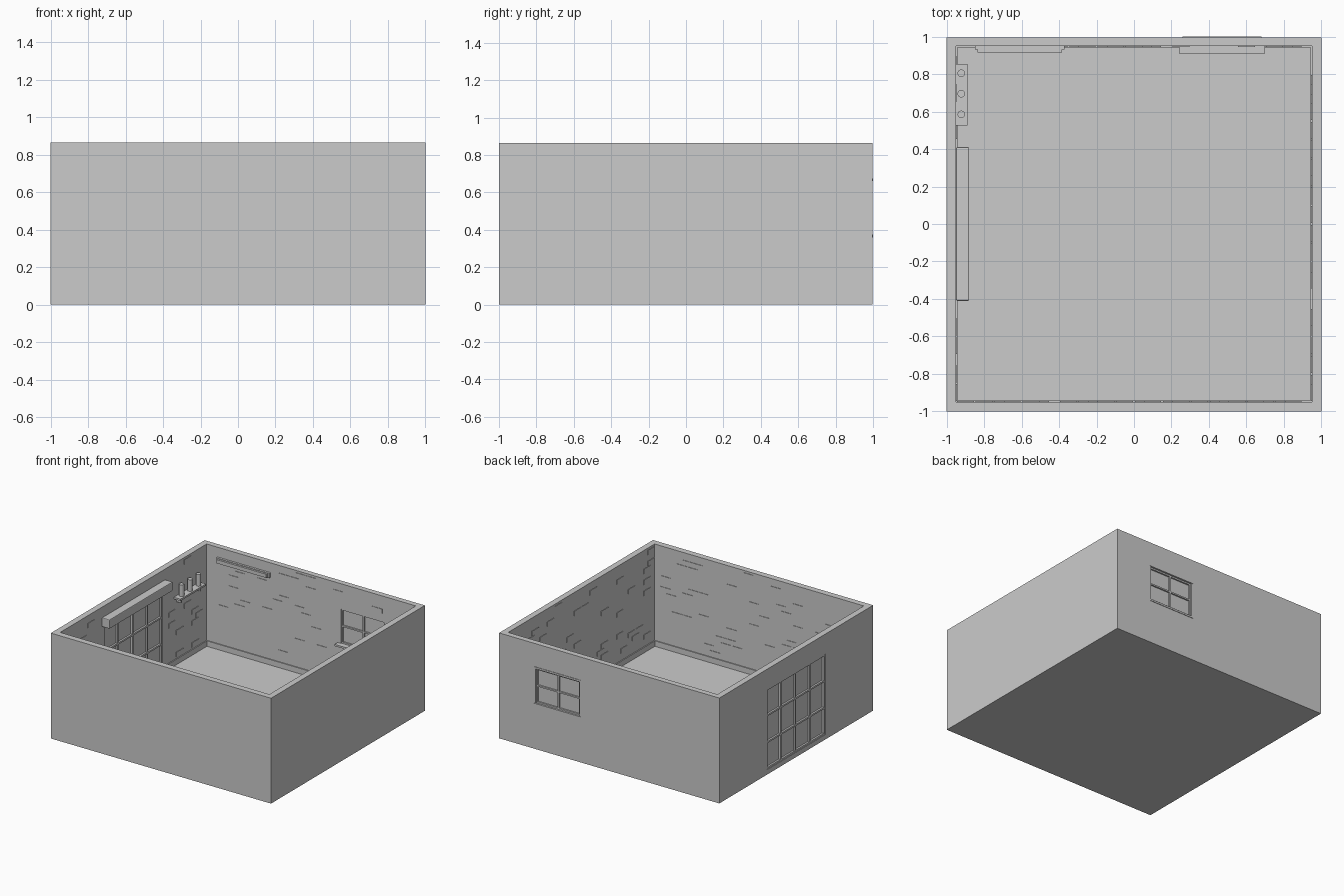
import bpy
import bmesh
import random
from mathutils import Matrix, Vector

random.seed(4)
cube = bpy.data.objects.get("Cube")
if cube:
    bpy.data.objects.remove(cube)

grey = bpy.data.materials.new("light grey")
grey.use_nodes = True
tone = (0.6, 0.6, 0.6, 1)
grey.diffuse_color = tone
grey.node_tree.nodes["Principled BSDF"].inputs["Base Color"].default_value = tone


def boxes(name, spans, bevel=0):
    """One object made of boxes, each given as (x0, x1, y0, y1, z0, z1)."""
    bm = bmesh.new()
    for x0, x1, y0, y1, z0, z1 in spans:
        place = Matrix.Translation(((x0 + x1) / 2, (y0 + y1) / 2, (z0 + z1) / 2))
        size = Matrix.Diagonal((x1 - x0, y1 - y0, z1 - z0, 1))
        bmesh.ops.create_cube(bm, size=1, matrix=place @ size)
    mesh = bpy.data.meshes.new(name)
    bm.to_mesh(mesh)
    bm.free()
    mesh.materials.append(grey)
    obj = bpy.data.objects.new(name, mesh)
    bpy.context.collection.objects.link(obj)
    if bevel:
        mod = obj.modifiers.new("Bevel", "BEVEL")
        mod.width = bevel
        mod.segments = 2
    return obj


def cut(target, span):
    cutter = boxes("cutter", [span])
    mod = target.modifiers.new("Cut", "BOOLEAN")
    mod.operation = "DIFFERENCE"
    mod.solver = "EXACT"
    mod.object = cutter
    bpy.context.view_layer.objects.active = target
    bpy.ops.object.modifier_apply(modifier=mod.name)
    bpy.data.objects.remove(cutter)


def grid(u0, u1, z0, z1, columns, rows, rim, bar):
    """Rim and glazing bars as (u0, u1, z0, z1) rectangles."""
    out = [(u0, u0 + rim, z0, z1), (u1 - rim, u1, z0, z1),
           (u0, u1, z0, z0 + rim), (u0, u1, z1 - rim, z1)]
    for i in range(1, columns):
        u = u0 + (u1 - u0) * i / columns
        out.append((u - bar / 2, u + bar / 2, z0, z1))
    for i in range(1, rows):
        z = z0 + (z1 - z0) * i / rows
        out.append((u0, u1, z - bar / 2, z + bar / 2))
    return out


INNER, FLOOR, TOP = 0.95, 0.03, 0.865
DOOR = (-0.38, 0.38, 0.04, 0.7)
WINDOW = (0.27, 0.67, 0.375, 0.66)

# Room shell with door and window openings
shell = boxes("room_shell", [(-1, 1, -1, 0.996, 0, TOP)])
cut(shell, (-INNER, INNER, -INNER, INNER, FLOOR, 2))
cut(shell, (-1.1, -0.9, *DOOR))
cut(shell, (WINDOW[0], WINDOW[1], 0.9, 1.1, *WINDOW[2:]))

# Skirting boards
h = 0.075
boxes("skirting_boards", [
    (-INNER, -0.942, -INNER, -0.39, FLOOR, h), (-INNER, -0.942, 0.39, INNER, FLOOR, h),
    (0.942, INNER, -INNER, INNER, FLOOR, h),
    (-INNER, INNER, 0.942, INNER, FLOOR, h), (-INNER, INNER, -INNER, -0.942, FLOOR, h)])

# Glazed door
boxes("door_frame", [(-0.995, -0.955, *r) for r in grid(*DOOR, 4, 3, 0.014, 0.014)])
boxes("door_panes", [(-0.98, -0.97, *DOOR)])

# Window, casing and sills
w0, w1, wz0, wz1 = WINDOW
boxes("window_frame", [(a, b, 0.955, 0.985, c, d)
                       for a, b, c, d in grid(*WINDOW, 2, 2, 0.012, 0.012)])
boxes("window_panes", [(w0, w1, 0.967, 0.973, wz0, wz1)])
boxes("window_outer_sill", [(0.26, 0.68, 0.97, 1.0, 0.36, wz0)])
boxes("window_outer_head", [(0.26, 0.68, 0.99, 1.0, wz1, 0.675)])
boxes("window_inner_sill", [(0.24, 0.7, 0.91, 0.96, 0.36, wz0)])

# Box above the door
boxes("door_header_box", [(-INNER, -0.88, -0.41, 0.41, 0.705, 0.78)], 0.006)

# Shelf with brackets and cups
boxes("shelf", [(-INNER, -0.89, 0.525, 0.855, 0.575, 0.59)])
boxes("shelf_brackets", [(-INNER, -0.91, y, y + 0.012, 0.54, 0.575) for y in (0.56, 0.81)])
for i in range(3):
    bpy.ops.mesh.primitive_cylinder_add(vertices=24, radius=0.02, depth=0.095,
                                        location=(-0.922, 0.585 + 0.11 * i, 0.637))
    cup = bpy.context.object
    cup.name = f"cup_{i + 1}"
    cup.data.materials.append(grey)
    bpy.ops.object.shade_smooth_by_angle()

# Wall rail
boxes("wall_rail", [(-0.85, -0.37, 0.932, INNER, 0.745, 0.785),
                    (-0.835, -0.385, 0.916, 0.932, 0.75, 0.78)])


# Scattered raised bricks on the inner walls
def blocked(side, u, z):
    if side == "right":
        return -0.52 < u < 0.47 or (u > 0.45 and 0.5 < z < 0.72)
    if side == "back":
        return (0.15 < u < 0.75 and 0.3 < z < 0.72) or (u < -0.28 and z > 0.7)
    return False


bricks = []
for side in ("front", "back", "left", "right"):
    sign = 1 if side in ("back", "left") else -1
    a, b = sorted((sign * (INNER - 0.004), sign * INNER))
    for row in range(17):
        z = 0.09 + row * 0.045
        for col in range(18):
            u = -0.9 + col * 0.1 + (row % 2) * 0.05
            if random.random() > 0.14 or u > 0.86 or blocked(side, u, z):
                continue
            if side in ("front", "back"):
                bricks.append((u - 0.045, u + 0.045, a, b, z, z + 0.038))
            else:
                bricks.append((a, b, u - 0.045, u + 0.045, z, z + 0.038))
boxes("raised_bricks", bricks)
